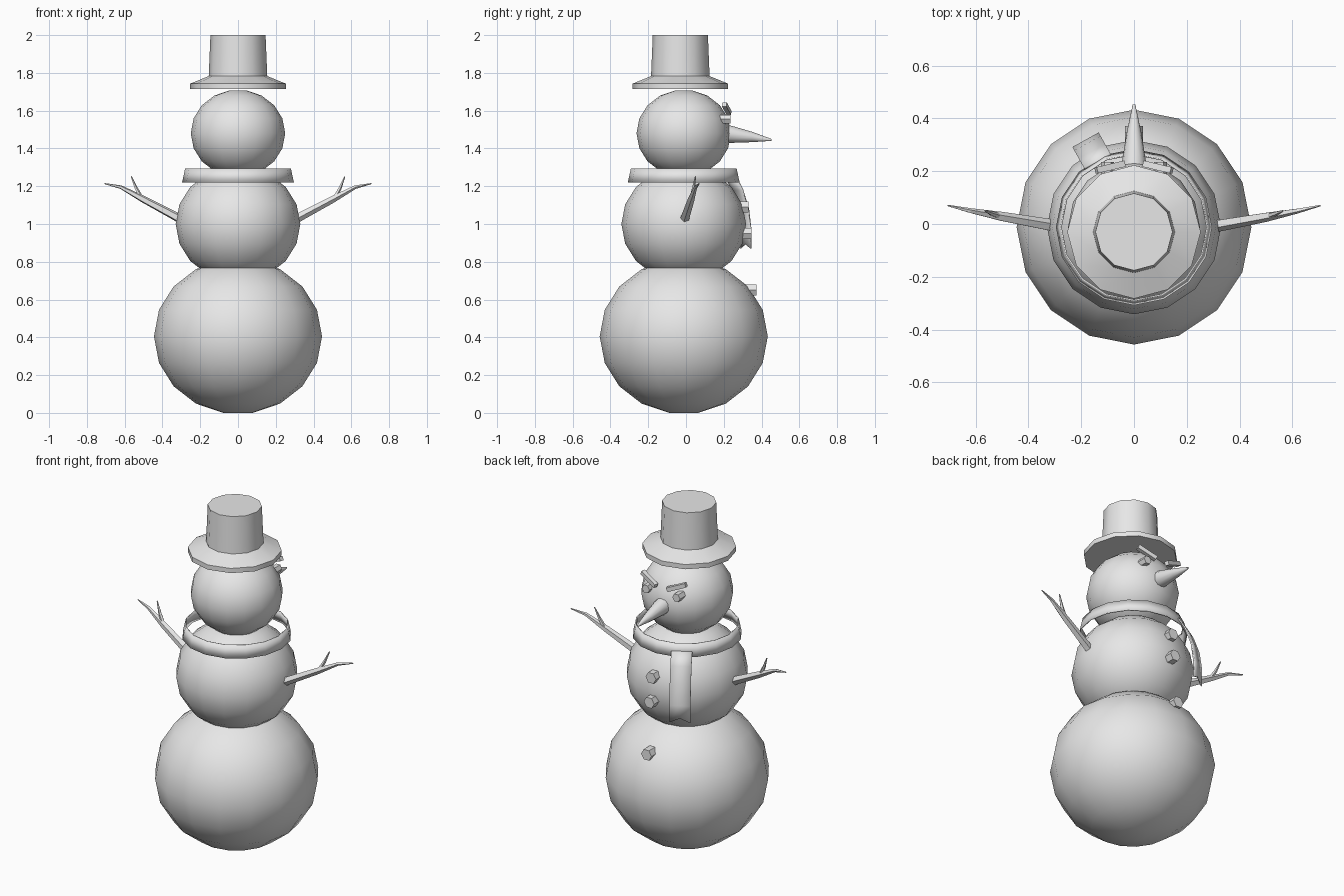
import bpy, bmesh, math
from mathutils import Vector

if "Cube" in bpy.data.objects:
    bpy.data.objects.remove(bpy.data.objects["Cube"])

CY = -0.012  # y of the body axis

snow_grey = bpy.data.materials.new("plain_grey")
snow_grey.diffuse_color = (0.8, 0.8, 0.8, 1)
snow_grey.use_nodes = True
snow_grey.node_tree.nodes["Principled BSDF"].inputs["Base Color"].default_value = snow_grey.diffuse_color


def finish(name, bm, smooth=True, thickness=0):
    bmesh.ops.recalc_face_normals(bm, faces=bm.faces)
    mesh = bpy.data.meshes.new(name)
    bm.to_mesh(mesh)
    bm.free()
    mesh.materials.append(snow_grey)
    ob = bpy.data.objects.new(name, mesh)
    bpy.context.collection.objects.link(ob)
    if smooth:
        bpy.ops.object.select_all(action='DESELECT')
        ob.select_set(True)
        bpy.context.view_layer.objects.active = ob
        bpy.ops.object.shade_smooth_by_angle(angle=math.radians(35))
    if thickness:
        mod = ob.modifiers.new("thickness", 'SOLIDIFY')
        mod.thickness = thickness
        mod.offset = 0
    return ob


def skin(bm, rings, caps=True):
    """Join rings of points with quads, optionally closing the ends."""
    rows = [[bm.verts.new(p) for p in ring] for ring in rings]
    n = len(rows[0])
    for a, b in zip(rows, rows[1:]):
        for i in range(n):
            j = (i + 1) % n
            bm.faces.new((a[i], a[j], b[j], b[i]))
    if caps:
        bm.faces.new(rows[0])
        bm.faces.new(rows[-1])


def lathe(name, profile, sides, cy=CY, caps=True, thickness=0):
    bm = bmesh.new()
    angles = [2 * math.pi * i / sides for i in range(sides)]
    skin(bm, [[(r * math.cos(a), cy + r * math.sin(a), z) for a in angles]
              for r, z in profile], caps)
    return finish(name, bm, thickness=thickness)


def tube(name, points, radii, sides, phase=0, smooth=True):
    """Tapered rod through the points."""
    pts = [Vector(p) for p in points]
    rings = []
    for i, (p, r) in enumerate(zip(pts, radii)):
        d = (pts[min(i + 1, len(pts) - 1)] - pts[max(i - 1, 0)]).normalized()
        u = d.cross(Vector((0, 0, 1))).normalized()
        v = u.cross(d)
        rings.append([p + r * (u * math.cos(t) + v * math.sin(t))
                      for t in (phase + 2 * math.pi * k / sides for k in range(sides))])
    bm = bmesh.new()
    skin(bm, rings)
    return finish(name, bm, smooth)


# Snowballs: slightly squashed, flat at the poles
for name, radius, z in (("bottom_ball", 0.445, 0.405),
                        ("middle_ball", 0.33, 1.0),
                        ("head", 0.25, 1.48)):
    profile = [(radius * math.sin(math.radians(a)),
                z - 0.924 * radius * math.cos(math.radians(a)))
               for a in range(10, 171, 20)]
    lathe(name, profile, 16)

# Top hat
lathe("hat", [(0.253, 1.715), (0.253, 1.743), (0.155, 1.783), (0.146, 2.0)],
      12, cy=-0.03)

# Scarf band and hanging tail with a notched end
lathe("scarf_band", [(0.293, 1.22), (0.277, 1.293)], 16, caps=False, thickness=0.006)
bm = bmesh.new()
ang = math.radians(29)
out = Vector((-math.sin(ang), math.cos(ang), 0))
side = Vector((math.cos(ang), math.sin(ang), 0))
rows = []
for r, z, notch in ((0.285, 1.25, 0), (0.325, 1.18, 0), (0.36, 1.08, 0),
                    (0.375, 0.97, 0), (0.375, 0.87, 0.025)):
    rows.append([bm.verts.new(Vector((0, CY, z + (notch if w == 0 else 0)))
                              + out * r + side * w) for w in (-0.057, 0, 0.057)])
for a, b in zip(rows, rows[1:]):
    for i in range(2):
        bm.faces.new((a[i], a[i + 1], b[i + 1], b[i]))
finish("scarf_tail", bm, thickness=0.008)

# Nose
tube("nose", [(0, 0.2, 1.48), (0, 0.24, 1.474), (0, 0.35, 1.46), (0, 0.453, 1.445)],
     [0.048, 0.045, 0.027, 0.005], 12)

# Buttons
for i, (y, z) in enumerate(((0.28, 1.09), (0.297, 0.95), (0.322, 0.65))):
    tube(f"button_{i + 1}", [(0, y - 0.02, z), (0, y + 0.05, z)], [0.034] * 2, 6, smooth=False)

# Paired parts
for s, label in ((1, "right"), (-1, "left")):
    tube(f"eye_{label}", [(s * 0.1, 0.18, 1.555), (s * 0.1, 0.235, 1.555)],
         [0.025] * 2, 6, smooth=False)
    tube(f"eyebrow_{label}", [(s * 0.038, 0.228, 1.588), (s * 0.143, 0.203, 1.633)],
         [0.017] * 2, 4, math.pi / 4, smooth=False)
    tube(f"arm_{label}", [(s * 0.28, -0.01, 1.01), (s * 0.33, -0.003, 1.04),
                          (s * 0.5, 0.027, 1.13), (s * 0.62, 0.05, 1.195),
                          (s * 0.706, 0.07, 1.214)],
         [0.025, 0.024, 0.019, 0.01, 0.003], 5, smooth=False)
    tube(f"twig_{label}", [(s * 0.51, 0.03, 1.135), (s * 0.54, 0.04, 1.19),
                           (s * 0.565, 0.05, 1.252)],
         [0.012, 0.009, 0.003], 5, smooth=False)
